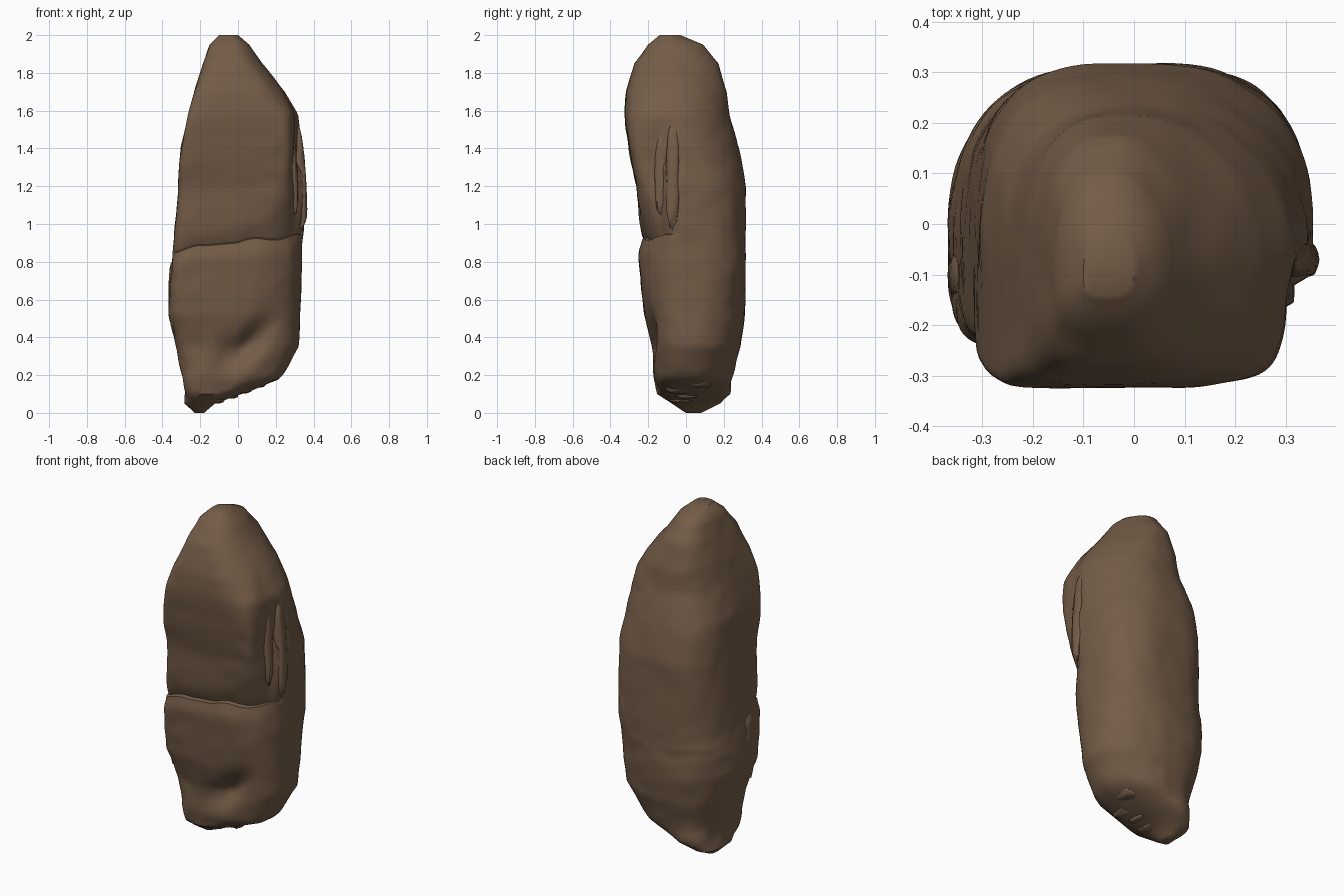
import bpy, bmesh, math, random
from mathutils import Vector, noise

cube = bpy.data.objects.get("Cube")
if cube:
    bpy.data.objects.remove(cube, do_unlink=True)

random.seed(4)
SEGMENTS = 96
LEDGE = 0.9

# Cross-section limits up the boulder: height, left, right, front, back
PROFILE = [
    (0.0, -.23, -.18, .0, .08),
    (.05, -.28, -.12, -.08, .18),
    (.1, -.275, .02, -.15, .22),
    (.18, -.29, .23, -.175, .24),
    (.35, -.33, .32, -.18, .29),
    (.52, -.367, .33, -.22, .31),
    (.8, -.355, .34, -.25, .315),
    (1.2, -.32, .352, -.265, .317),
    (1.4, -.303, .345, -.303, .28),
    (1.58, -.265, .32, -.322, .23),
    (1.7, -.235, .25, -.315, .215),
    (1.85, -.185, .13, -.275, .17),
    (1.95, -.15, .06, -.2, .09),
    (2.0, -.1, .0, -.14, -.03),
]


def section(z):
    """Limits of the cross-section at height z."""
    for low, high in zip(PROFILE, PROFILE[1:]):
        if z <= high[0]:
            t = (z - low[0]) / (high[0] - low[0])
            return [a + (b - a) * t for a, b in zip(low[1:], high[1:])]
    return PROFILE[-1][1:]


def bump(value, centre, width):
    return math.exp(-((value - centre) / width) ** 2)


def clamp(value):
    return min(1, max(0, value))


def power(value, exponent):
    return math.copysign(abs(value) ** exponent, value)


def squareness(c, s, z):
    """Corner sharpness: crisp front left, softer elsewhere."""
    if s > 0:
        if c > 0:
            return 1.9 + 0.9 * bump(z, 0.88, 0.4)
        return 2.7 + 0.5 * bump(z, 1.3, 0.2)
    if c < 0:
        crisp = clamp(min((1.9 - z) * 2.5, (z - 0.15) * 1.2))
        return 3 + 5 * crisp + 8 * bump(z, 1.45, 0.18)
    return 2.4 + 3.5 * bump(z, 1.36, 0.22)


def surface_point(angle, z):
    """Rounded section with a ledge, a scooped toe and a broken right corner."""
    left, right, front, back = section(z)
    c, s = math.cos(angle), math.sin(angle)
    exponent = 2 / squareness(c, s, z)
    u, v = power(c, exponent), power(s, exponent)
    # Widest line lies forward of the middle, most of all on the left
    middle = front + (back - front) * (0.4 + 0.06 * u)
    x = (left + right) / 2 + (right - left) / 2 * u
    y = middle + v * (back - middle if v > 0 else middle - front)
    frontness = clamp(-v * 1.6)
    # Ledge across the front: the upper mass is set back just above it
    if z > LEDGE:
        y += 0.045 * frontness * math.exp((LEDGE - z) / 0.09)
    else:
        y += 0.02 * frontness * bump(z, LEDGE, 0.04)
    # Scoop in the lower right of the front
    scoop = bump(x + (0.45 - z) * 0.8, 0.12, 0.08) * bump(z, 0.36, 0.13)
    y += 0.07 * frontness * scoop
    # Broken corner, front right of the upper mass
    if u > 0:
        x -= 0.06 * clamp((-0.1 - y) / 0.03) * bump(z, 1.25, 0.3) * u ** 4
    # Weathered lumps, stronger near the ragged foot
    place = Vector((x, y, z))
    rough = 0.007 + 0.012 * bump(z, 0.12, 0.1)
    lump = noise.noise(place * 4) + 0.6 * noise.noise(place * 11)
    fade = min(1, z / 0.1, (2 - z) / 0.1)
    x += c * lump * rough * fade
    y += s * lump * rough * fade
    # Wavy ledge rises to the right and drops behind the corner
    rise = 0.13 * x - 0.25 * max(0, y + 0.12) + 0.012 * math.sin(x * 22)
    return (x, y, z + rise * bump(z, LEDGE, 0.2))


def stone_object(name, bm, sharp_angle):
    mesh = bpy.data.meshes.new(name)
    bmesh.ops.recalc_face_normals(bm, faces=bm.faces)
    bm.to_mesh(mesh)
    bm.free()
    obj = bpy.data.objects.new(name, mesh)
    bpy.context.collection.objects.link(obj)
    mesh.materials.append(brown)
    bpy.ops.object.select_all(action="DESELECT")
    obj.select_set(True)
    bpy.context.view_layer.objects.active = obj
    bpy.ops.object.shade_smooth_by_angle(angle=math.radians(sharp_angle))
    return obj


def flake(name, centre, size, tilt):
    """Thin weathered slab, half sunk in the boulder."""
    bm = bmesh.new()
    bmesh.ops.create_icosphere(bm, subdivisions=3, radius=1)
    for vert in bm.verts:
        p = Vector(power(k, 0.7) for k in vert.co)
        p *= 1 + 0.15 * noise.noise(p * 2 + Vector(centre) * 9)
        p = Vector(a * b for a, b in zip(p, size))
        p.x += p.z * tilt
        vert.co = p + Vector(centre)
    return stone_object(name, bm, 40)


# Brown stone
brown = bpy.data.materials.new("brown stone")
brown.use_nodes = True
colour = (0.175, 0.108, 0.064, 1)
brown.diffuse_color = colour
shader = brown.node_tree.nodes["Principled BSDF"]
shader.inputs["Base Color"].default_value = colour
shader.inputs["Roughness"].default_value = 0.9

# Boulder: rings stacked from foot to crown, doubled at the ledge
heights = [i * 0.025 for i in range(81)] + [LEDGE + 0.006, 0.0125, 1.99]
bm = bmesh.new()
rings = []
for z in sorted(heights):
    rings.append([bm.verts.new(surface_point(math.tau * k / SEGMENTS, z))
                  for k in range(SEGMENTS)])
for lower, upper in zip(rings, rings[1:]):
    for k in range(SEGMENTS):
        n = (k + 1) % SEGMENTS
        bm.faces.new((lower[k], lower[n], upper[n], upper[k]))
bm.faces.new(rings[0][::-1])
bm.faces.new(rings[-1])
stone_object("boulder", bm, 40)

# Flakes on the right-hand face
flake("front_side_flake", (.285, -.13, 1.27), (.03, .035, .22), -.04)
flake("middle_side_flake", (.325, -.07, 1.25), (.035, .035, .27), -.06)

# Flake on the left-hand face
flake("left_low_flake", (-.335, -.1, .6), (.03, .05, .2), -.02)

# Shards under the foot
for i in range(4):
    x = -0.14 + i * 0.08
    flake(f"foot_shard_{i + 1}", (x, random.uniform(-.05, .08), .09 + i * .027),
          (.06, .07, .04), random.uniform(-.5, .5))
